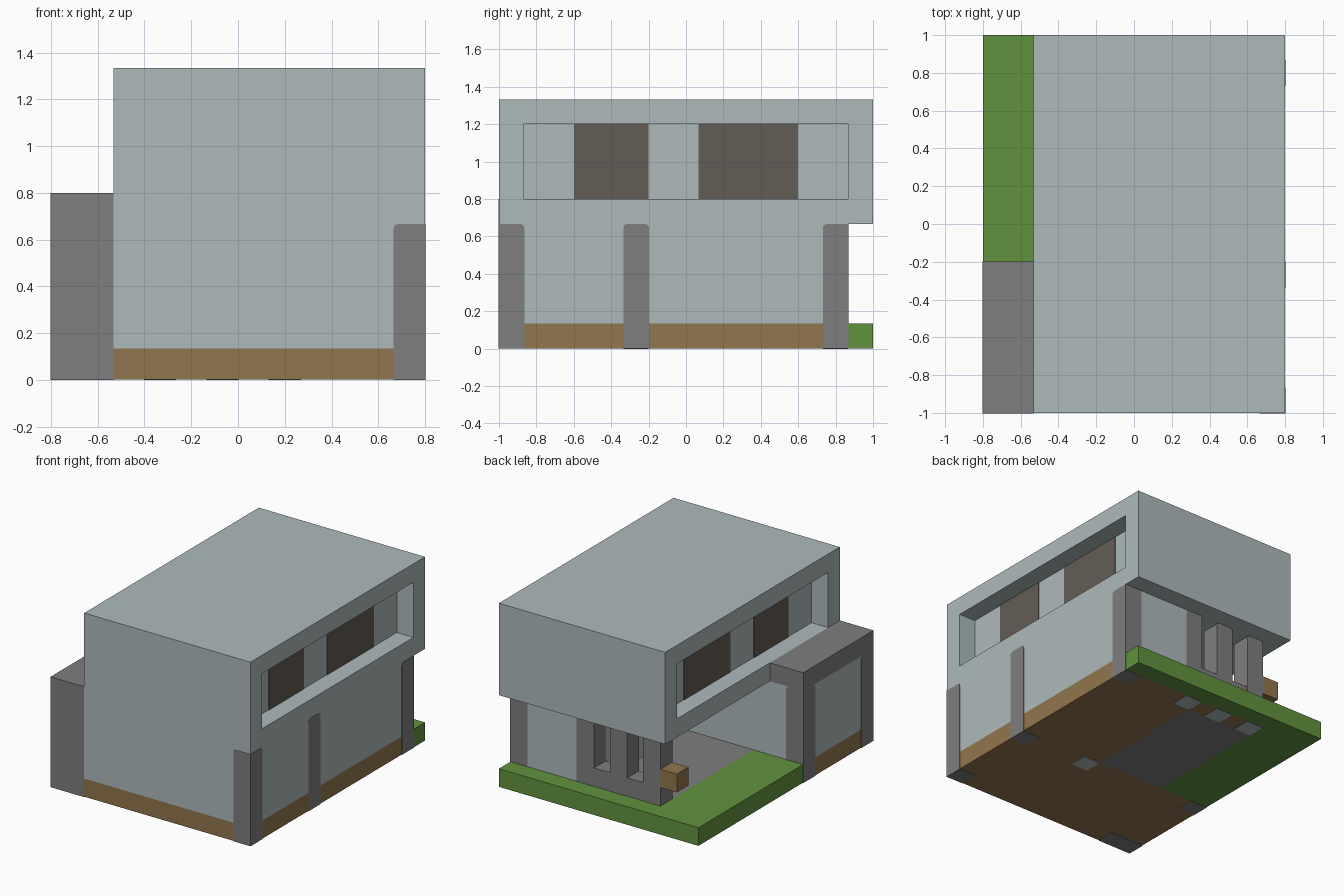
import bpy
import bmesh

if "Cube" in bpy.data.objects:
    bpy.data.objects.remove(bpy.data.objects["Cube"], do_unlink=True)

U = 2 / 15       # building module
E = 0.002        # tiny offset so flush parts stay distinct


def material(name, r, g, b):
    m = bpy.data.materials.new(name)
    m.use_nodes = True
    m.diffuse_color = (r, g, b, 1)
    m.node_tree.nodes["Principled BSDF"].inputs["Base Color"].default_value = (r, g, b, 1)
    return m


WALL = material("pale blue grey", 0.42, 0.49, 0.50)
GREY = material("concrete grey", 0.21, 0.21, 0.21)
BROWN = material("earth brown", 0.29, 0.18, 0.075)
GREEN = material("grass green", 0.12, 0.29, 0.05)
PANE = material("dark window", 0.125, 0.108, 0.09)


def finish(bm, name, mat):
    me = bpy.data.meshes.new(name)
    bm.to_mesh(me)
    bm.free()
    me.materials.append(mat)
    ob = bpy.data.objects.new(name, me)
    bpy.context.collection.objects.link(ob)
    return ob


def box_bmesh(x, y, z):
    bm = bmesh.new()
    bmesh.ops.create_cube(bm, size=1)
    for v in bm.verts:
        v.co = [r[0] if c < 0 else r[1] for c, r in zip(v.co, (x, y, z))]
    return bm


def box(name, x, y, z, mat):
    return finish(box_bmesh(x, y, z), name, mat)


def column(name, x, y, round_sides):
    """Column with its top edges softened on the given sides, e.g. 'x-'."""
    x, y = (x[0] - E, x[1] + E), (y[0] - E, y[1] + E)
    bm = box_bmesh(x, y, (0, 5 * U))
    edges = []
    for side in round_sides:
        axis = "xy".index(side[0])
        limit = (x, y)[axis][side[1] == "+"]
        edges += [e for e in bm.edges if all(
            abs(v.co[axis] - limit) < 1e-5 and v.co.z > U for v in e.verts)]
    bmesh.ops.bevel(bm, geom=edges, offset=0.02, segments=2, profile=0.5, affect='EDGES')
    finish(bm, name, GREY)


# Main levels in modules
W, L = 6 * U, 7.5 * U          # half width and half length
yard = -1.5 * U                # wall facing the patio
wing = U                       # inner wall of the side wing
back = L - U                   # rear wall of the ground floor
porch = -3 * U                 # open edge of the patio
upper = -4 * U                 # edge of the upper storey
base, ceiling = (E, U), 5 * U

# Ground slabs
box("front_floor", (-W, W), (-L, yard), base, BROWN)
box("wing_floor", (wing, W), (yard, back), base, BROWN)
box("sill_floor", (porch, wing), (back - U, back), base, BROWN)
box("patio_floor", (porch, wing), (yard, back - U), base, GREY)
box("side_lawn", (-W, porch), (yard, L), base, GREEN)
box("back_lawn", (porch, W), (back, L), base, GREEN)

# Ground floor walls
box("front_room", (-W, W), (-L, yard), (U, ceiling), WALL)
box("wing_room", (wing, W), (yard, back), (U, ceiling), WALL)

# Side annex roof
box("annex_roof", (-W - E, upper), (-L - E, yard + E), (ceiling, 6 * U), GREY)

# Columns
column("front_corner_column", (W - U, W), (-L, U - L), ("x-", "y+"))
column("side_column", (W - U, W), (yard - U, yard), ("y-", "y+"))
column("rear_corner_column", (W - U, W), (back - U, back), ("x-", "y-"))
column("annex_front_pier", (-W, upper - E), (-L, U - L), ("y+",))
column("annex_rear_column", (-W, U - W), (yard - U, yard), ("x+", "y-"))
for i in range(3):
    x = wing - 2 * U * i
    column(f"patio_column_{i + 1}", (x, x + U), (back - U, back), ("x-", "x+"))

# Low sill between the patio columns
box("patio_sill", (porch, wing), (back - U, back), (U, 2 * U), GREY)

# Pads under the inner columns
pads = [(wing - 2 * U * i, back - U) for i in range(3)] + [(wing, yard - U)]
for i, (x, y) in enumerate(pads):
    box(f"column_pad_{i + 1}", (x, x + U), (y, y + U), (-E / 2, E), WALL)

# Wooden box on the patio edge
box("wooden_box", (porch - U, porch), (back - U, back), (2 * U, 3 * U), BROWN)

# Upper storey with a long recessed balcony on both sides
bm = box_bmesh((upper, W), (-L, L), (ceiling, 10 * U))
bm.normal_update()
sides = [f for f in bm.faces if abs(f.normal.x) > 0.9]
bmesh.ops.inset_individual(bm, faces=sides, thickness=U, use_even_offset=True)
for f in sides:
    n = f.normal.copy()
    new = bmesh.ops.extrude_discrete_faces(bm, faces=[f])["faces"]
    bmesh.ops.translate(bm, verts=list(new[0].verts), vec=n * -U)
bmesh.ops.recalc_face_normals(bm, faces=bm.faces)
finish(bm, "upper_storey", WALL)

# Window panes at the back of the balconies
for side, x in (("right", upper + U), ("left", W - U)):
    for place, y in (("front", (-4.5 * U, yard)), ("rear", (U / 2, 4.5 * U))):
        box(f"{side}_{place}_window", (x - 0.004, x + 0.004), y, (6 * U, 9 * U), PANE)
